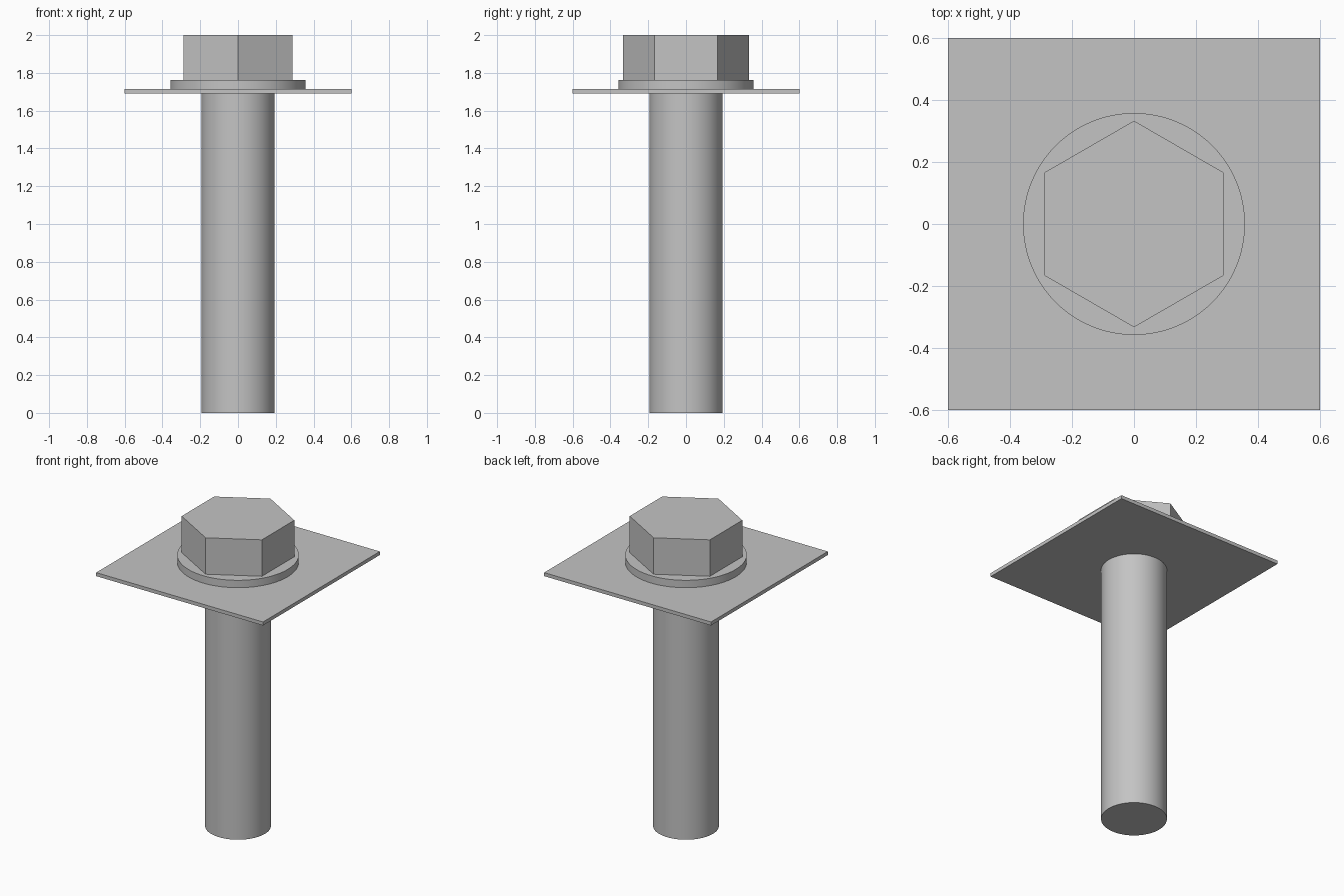
import bpy
import math

if "Cube" in bpy.data.objects:
    bpy.data.objects.remove(bpy.data.objects["Cube"], do_unlink=True)

# Single plain steel colour
steel = bpy.data.materials.new("steel_grey")
steel.use_nodes = True
colour = (0.55, 0.55, 0.55, 1.0)
steel.diffuse_color = colour
steel.node_tree.nodes["Principled BSDF"].inputs["Base Color"].default_value = colour


def finish(name, smooth=False):
    obj = bpy.context.object
    obj.name = name
    obj.data.materials.append(steel)
    if smooth:
        bpy.ops.object.shade_smooth_by_angle(angle=math.radians(30))
    return obj


def prism(name, sides, radius, bottom, top, smooth=False):
    """Upright prism or cylinder between two heights."""
    bpy.ops.mesh.primitive_cylinder_add(
        vertices=sides, radius=radius, depth=top - bottom,
        location=(0, 0, (bottom + top) / 2))
    return finish(name, smooth)


PLATE_BOTTOM, PLATE_TOP = 1.692, 1.715
FLANGE_TOP = 1.763

# Shank, round flange and hexagonal head with corners toward front and back
prism("shank", 96, 0.194, 0, PLATE_BOTTOM, smooth=True)
prism("flange", 96, 0.358, PLATE_TOP, FLANGE_TOP, smooth=True)
prism("hex_head", 6, 0.333, FLANGE_TOP, 2.0)

# Thin square plate under the flange
bpy.ops.mesh.primitive_cube_add(size=1, location=(0, 0, (PLATE_BOTTOM + PLATE_TOP) / 2))
plate = finish("square_plate")
plate.dimensions = (1.2, 1.2, PLATE_TOP - PLATE_BOTTOM)
bpy.context.view_layer.update()
